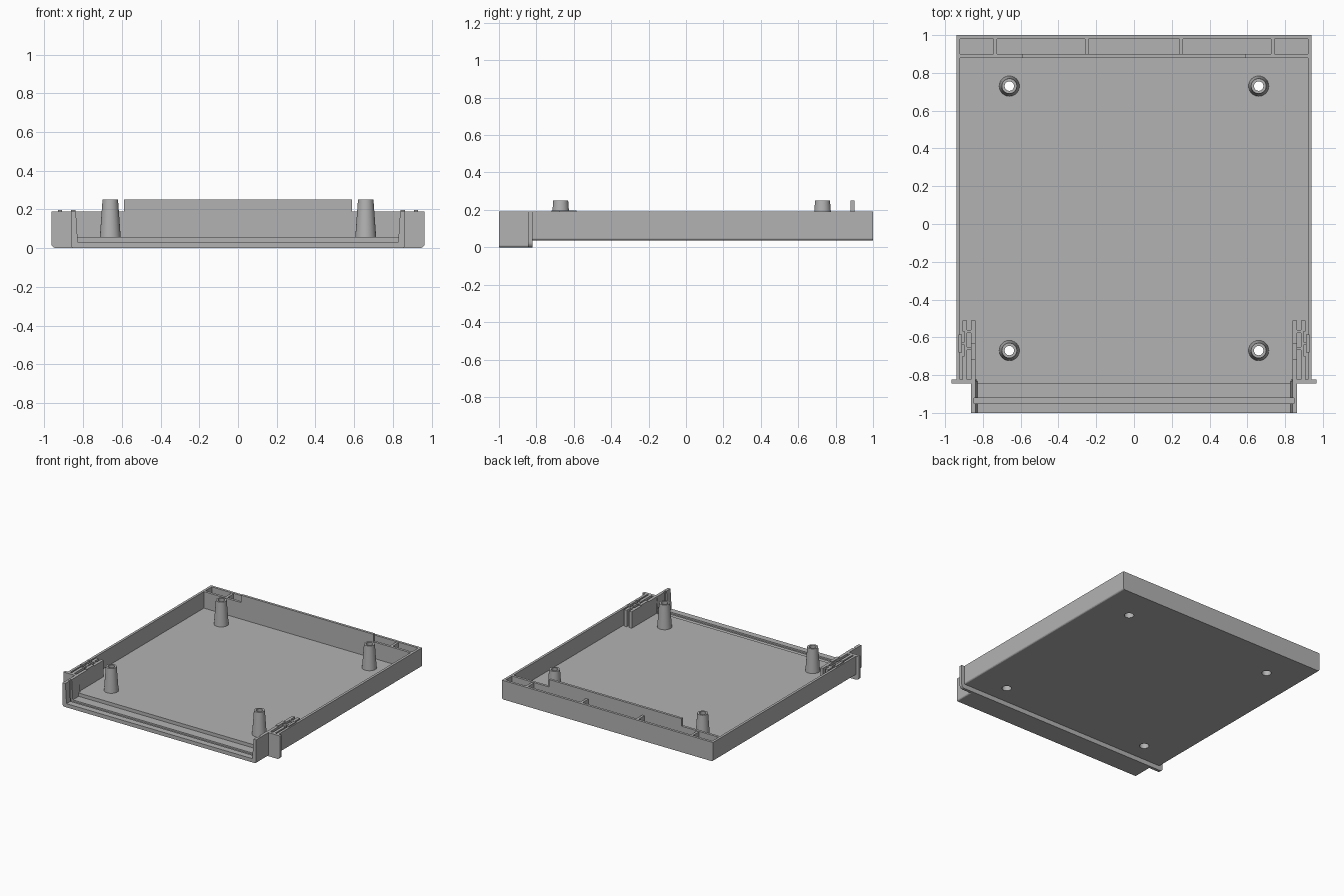
import bpy, bmesh, math
from mathutils import Vector

cube = bpy.data.objects.get("Cube")
if cube:
    bpy.data.objects.remove(cube, do_unlink=True)

grey = bpy.data.materials.new("plain grey")
grey.use_nodes = True
grey.diffuse_color = (0.45, 0.45, 0.45, 1)
grey.node_tree.nodes["Principled BSDF"].inputs["Base Color"].default_value = (0.45, 0.45, 0.45, 1)

TOP, FLOOR, BASE = 0.19, 0.057, 0.037


def finish(name, bm):
    bmesh.ops.recalc_face_normals(bm, faces=bm.faces[:])
    mesh = bpy.data.meshes.new(name)
    bm.to_mesh(mesh)
    bm.free()
    mesh.materials.append(grey)
    ob = bpy.data.objects.new(name, mesh)
    bpy.context.scene.collection.objects.link(ob)
    return ob


def prism(name, outline, y0, y1):
    """Extrude an x-z outline along y."""
    bm = bmesh.new()
    face = bm.faces.new([bm.verts.new((x, y0, z)) for x, z in outline])
    ext = bmesh.ops.extrude_face_region(bm, geom=[face])
    moved = [v for v in ext["geom"] if isinstance(v, bmesh.types.BMVert)]
    bmesh.ops.translate(bm, verts=moved, vec=(0, y1 - y0, 0))
    return finish(name, bm)


def box(name, x0, x1, y0, y1, z0, z1):
    return prism(name, [(x0, z0), (x1, z0), (x1, z1), (x0, z1)], y0, y1)


def channel(name, w_out, w_low, w_top, z0, floor, radius, y0, y1):
    """U-shaped section with rounded lower corners and drafted inner walls."""
    half = [(w_low, floor), (w_top, TOP), (w_out, TOP)]
    for i in range(5):
        a = math.radians(i * 22.5)
        half.append((w_out - radius + radius * math.cos(a),
                     z0 + radius - radius * math.sin(a)))
    return prism(name, half + [(-x, z) for x, z in reversed(half)], y0, y1)


def lathe(name, profile, x, y, sides=24):
    """Spin a closed r-z loop into a ring, or a capped solid if it starts on the axis."""
    bm = bmesh.new()
    rings = []
    for r, z in profile:
        rings.append([bm.verts.new((x + r * math.cos(i * math.tau / sides),
                                    y + r * math.sin(i * math.tau / sides), z))
                      for i in range(sides)])
    for a, b in zip(rings, rings[1:] + rings[:1]):
        for i in range(sides):
            j = (i + 1) % sides
            bm.faces.new((a[i], a[j], b[j], b[i]))
    ob = finish(name, bm)
    for p in ob.data.polygons:
        p.use_smooth = abs(p.normal.z) < 0.7
    ob.data.set_sharp_from_angle(angle=math.radians(40))
    return ob


def cut(ob, cutters):
    """Subtract the cutters, then discard them."""
    for c in cutters:
        mod = ob.modifiers.new("cut", "BOOLEAN")
        mod.operation, mod.solver, mod.object = "DIFFERENCE", "EXACT", c
    bpy.context.view_layer.update()
    deps = bpy.context.evaluated_depsgraph_get()
    mesh = bpy.data.meshes.new_from_object(ob.evaluated_get(deps))
    ob.modifiers.clear()
    ob.data = mesh
    for c in cutters:
        bpy.data.objects.remove(c, do_unlink=True)


def disc_cutter(x, y, r):
    bm = bmesh.new()
    bmesh.ops.create_cone(bm, cap_ends=True, segments=24, radius1=r, radius2=r, depth=0.2)
    bmesh.ops.translate(bm, verts=bm.verts[:], vec=Vector((x, y, FLOOR)))
    return finish("hole_cutter", bm)


# Main tray with screw holes
posts = [(sx * 0.66, y) for sx in (-1, 1) for y in (-0.67, 0.73)]
tray = channel("tray", 0.94, 0.92, 0.92, BASE, FLOOR, 0.012, -0.84, 1)
cut(tray, [disc_cutter(x, y, 0.035) for x, y in posts])

# Hollow tapered screw posts
for x, y in posts:
    lathe("screw_post", [(0.035, FLOOR - 0.002), (0.054, FLOOR - 0.002),
                         (0.04, 0.25), (0.025, 0.25)], x, y)

# Front sill with a panel groove, and the wider flange behind it
sill = channel("front_sill", 0.862, 0.828, 0.838, 0, 0.03, 0.012, -1, -0.83)
cut(sill, [box("groove_cutter", -0.846, 0.846, -0.95, -0.92, 0.018, 0.3)])
channel("flange", 0.965, 0.83, 0.84, 0, FLOOR, 0.025, -0.845, -0.822)

# Double back wall with dividers
box("back_wall", -0.93, 0.93, 0.98, 1, FLOOR - 0.005, TOP)
box("inner_back_wall", -0.93, 0.93, 0.88, 0.9, FLOOR - 0.005, TOP)
box("raised_back_lip", -0.59, 0.59, 0.88, 0.9, TOP - 0.005, 0.25)
for x in (-0.735, -0.25, 0.25, 0.735):
    box("back_divider", x - 0.01, x + 0.01, 0.89, 0.99, FLOOR - 0.005, TOP - 0.004)

# Side clips: two fins, cross ribs and a catch on each side
for s, side in ((1, "left"), (-1, "right")):
    def clip(part, x0, x1, y0, y1, z1, z0=FLOOR - 0.005):
        box(side + "_" + part, *sorted((s * x0, s * x1)), y0, y1, z0, z1)
    clip("inner_fin", 0.84, 0.864, -0.835, -0.51, TOP)
    clip("inner_fin_tip", 0.84, 0.864, -0.72, -0.63, 0.198, TOP - 0.005)
    clip("outer_fin_front", 0.885, 0.908, -0.835, -0.7, TOP)
    clip("outer_fin_middle", 0.885, 0.898, -0.7, -0.57, TOP)
    clip("outer_fin_back", 0.885, 0.908, -0.57, -0.51, TOP)
    clip("catch", 0.91, 0.93, -0.68, -0.585, 0.198)
    for y in (-0.57, -0.66):
        clip("cross_rib", 0.86, 0.89, y - 0.008, y + 0.008, TOP)
    clip("catch_rib", 0.89, 0.92, -0.64, -0.625, TOP)
